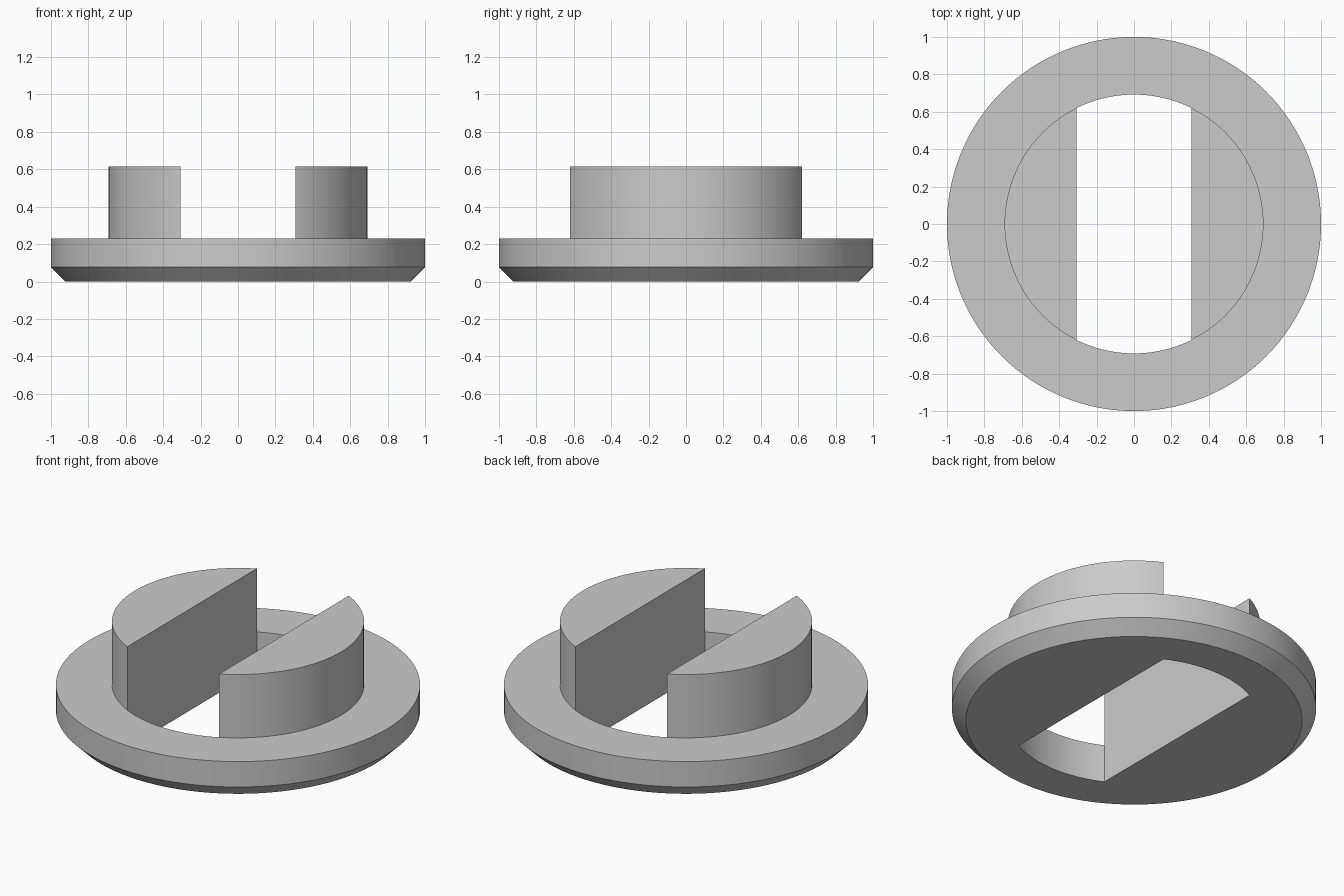
import bpy, bmesh, math

cube = bpy.data.objects.get("Cube")
if cube:
    bpy.data.objects.remove(cube, do_unlink=True)

SEGMENTS = 128
FLANGE_R, CHAMFER = 1.0, 0.077
FLANGE_TOP, POST_TOP = 0.231, 0.615
BOSS_R, SLOT_HALF = 0.692, 0.308

grey = bpy.data.materials.new("light_grey")
grey.use_nodes = True
grey.diffuse_color = (0.6, 0.6, 0.6, 1)
grey.node_tree.nodes["Principled BSDF"].inputs["Base Color"].default_value = (0.6, 0.6, 0.6, 1)


def arc(radius, start, end, steps):
    """Points along an arc, both ends included."""
    angles = [start + (end - start) * i / steps for i in range(steps + 1)]
    return [(radius * math.cos(a), radius * math.sin(a)) for a in angles]


def loft(name, rings):
    """Closed solid through a stack of (outline, height) rings."""
    bm = bmesh.new()
    loops = [[bm.verts.new((x, y, z)) for x, y in outline] for outline, z in rings]
    n = len(loops[0])
    for low, high in zip(loops, loops[1:]):
        for i in range(n):
            j = (i + 1) % n
            bm.faces.new((low[i], low[j], high[j], high[i]))
    bm.faces.new(loops[0][::-1])
    bm.faces.new(loops[-1])
    bmesh.ops.recalc_face_normals(bm, faces=bm.faces)
    mesh = bpy.data.meshes.new(name)
    bm.to_mesh(mesh)
    bm.free()
    mesh.materials.append(grey)
    obj = bpy.data.objects.new(name, mesh)
    bpy.context.collection.objects.link(obj)
    return obj


def smooth(obj):
    bpy.ops.object.select_all(action="DESELECT")
    obj.select_set(True)
    bpy.context.view_layer.objects.active = obj
    bpy.ops.object.shade_smooth_by_angle(angle=math.radians(25))


# Round flange with a chamfered underside
full = arc(FLANGE_R, 0, math.tau, SEGMENTS)[:-1]
base = arc(FLANGE_R - CHAMFER, 0, math.tau, SEGMENTS)[:-1]
flange = loft("flange", [(base, 0), (full, CHAMFER), (full, FLANGE_TOP)])

# Slot with straight sides and rounded ends, cut through the flange
corner = math.acos(SLOT_HALF / BOSS_R)
slot = arc(BOSS_R, corner, math.pi - corner, 32)
slot += arc(BOSS_R, math.pi + corner, math.tau - corner, 32)
cutter = loft("slot_cutter", [(slot, -0.2), (slot, FLANGE_TOP + 0.2)])
cutter.hide_render = True
cut = flange.modifiers.new("slot", "BOOLEAN")
cut.operation, cut.solver, cut.object = "DIFFERENCE", "EXACT", cutter
bpy.context.view_layer.objects.active = flange
bpy.ops.object.modifier_apply(modifier=cut.name)
bpy.data.objects.remove(cutter, do_unlink=True)
smooth(flange)

# Two upright half-moon posts flanking the slot
for name, turn in (("left_post", 0), ("right_post", math.pi)):
    outline = arc(BOSS_R, turn - corner, turn + corner, 48)
    smooth(loft(name, [(outline, FLANGE_TOP), (outline, POST_TOP)]))
